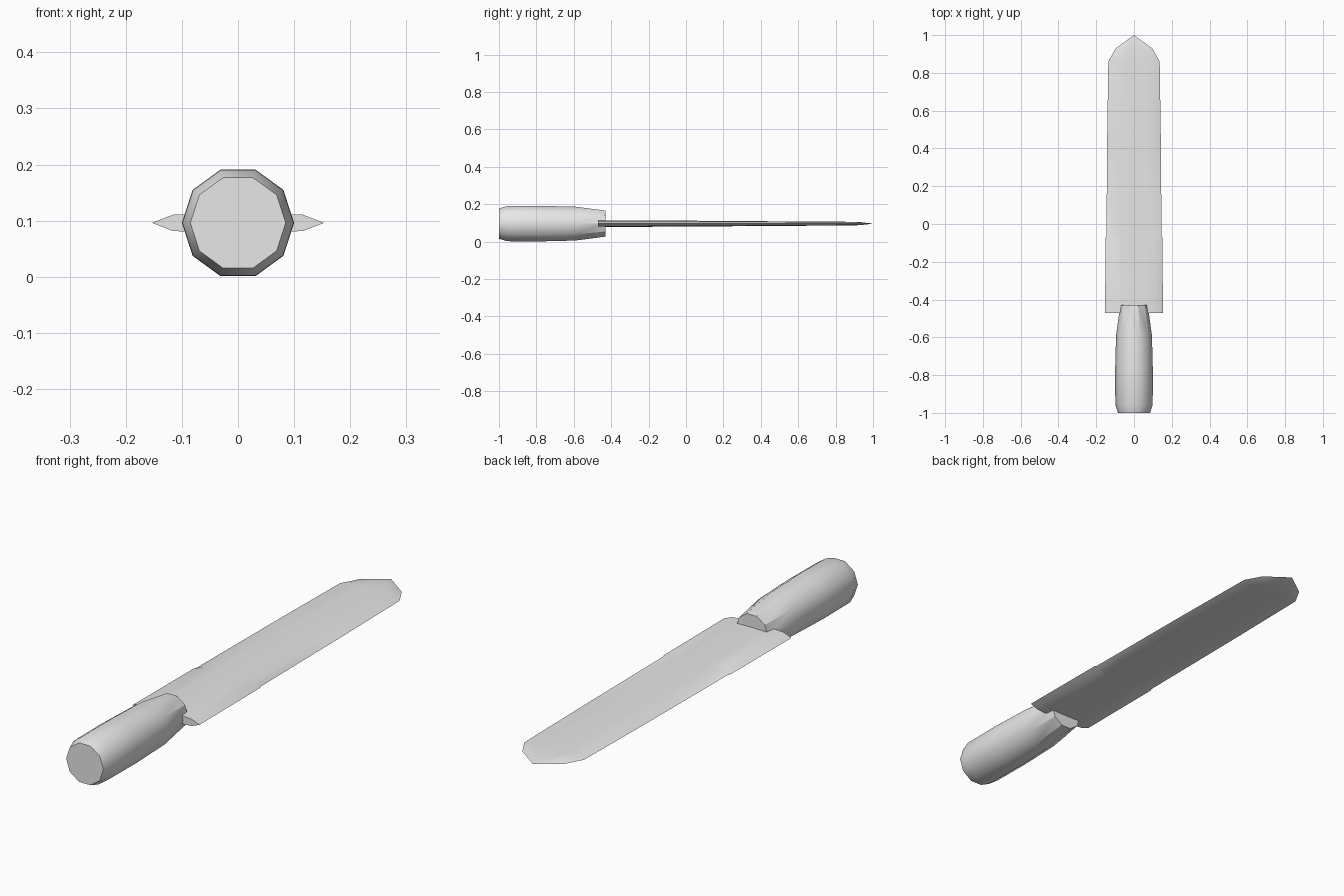
import bpy, bmesh, math

if "Cube" in bpy.data.objects:
    bpy.data.objects.remove(bpy.data.objects["Cube"])

Z = 0.096  # height of the long axis

steel = bpy.data.materials.new("light_grey")
steel.diffuse_color = (0.8, 0.8, 0.8, 1)
steel.use_nodes = True
steel.node_tree.nodes["Principled BSDF"].inputs["Base Color"].default_value = steel.diffuse_color


def loft(name, rings, sharp_rule):
    """Skin equal-sized rings of points, cap the ends, shade smooth."""
    bm = bmesh.new()
    loops = [[bm.verts.new(p) for p in ring] for ring in rings]
    n = len(loops[0])
    for a, b in zip(loops, loops[1:]):
        for i in range(n):
            j = (i + 1) % n
            bm.faces.new((a[i], a[j], b[j], b[i]))
    bm.faces.new(loops[0][::-1])
    bm.faces.new(loops[-1])
    bmesh.ops.remove_doubles(bm, verts=bm.verts, dist=0.0005)
    bmesh.ops.recalc_face_normals(bm, faces=bm.faces)
    for f in bm.faces:
        f.smooth = True
    for e in bm.edges:
        e.smooth = not sharp_rule(e)
    me = bpy.data.meshes.new(name)
    bm.to_mesh(me)
    bm.free()
    me.materials.append(steel)
    ob = bpy.data.objects.new(name, me)
    bpy.context.collection.objects.link(ob)
    return ob


# ten-sided handle: chamfered butt, straight grip, faceted taper over the blade
def decagon(y, r):
    return [(r * math.cos(i * math.pi / 5), y, Z + r * math.sin(i * math.pi / 5))
            for i in range(10)]


def handle_sharp(e):
    ys = [v.co.y for v in e.verts]
    at_butt = max(ys) < -0.99
    on_taper = max(ys) > -0.5
    return at_butt or on_taper


loft("handle", [decagon(y, r) for y, r in
                [(-1.0, 0.085), (-0.955, 0.099), (-0.78, 0.1),
                 (-0.59, 0.095), (-0.43, 0.073)]], handle_sharp)


# flat double-edged blade: lens section that narrows and thins to a point
SECTION = [(1, 0), (0.76, 0.85), (0.4, 1), (0, 1.05), (-0.4, 1), (-0.76, 0.85)]
SECTION += [(-x, -z) for x, z in SECTION]


def section(y, w, t):
    return [(x * w, y, Z + z * t) for x, z in SECTION]


def blade_sharp(e):
    ys = [v.co.y for v in e.verts]
    cutting_edge = all(abs(v.co.z - Z) < 1e-5 for v in e.verts)
    return cutting_edge or max(ys) < -0.46


loft("blade", [section(*s) for s in
               [(-0.47, 0.153, 0.017), (-0.07, 0.151, 0.0155), (-0.065, 0.146, 0.0155),
                (0.45, 0.142, 0.012), (0.86, 0.136, 0.0095),
                (0.93, 0.097, 0.008), (1.0, 0.0001, 0.0001)]], blade_sharp)
